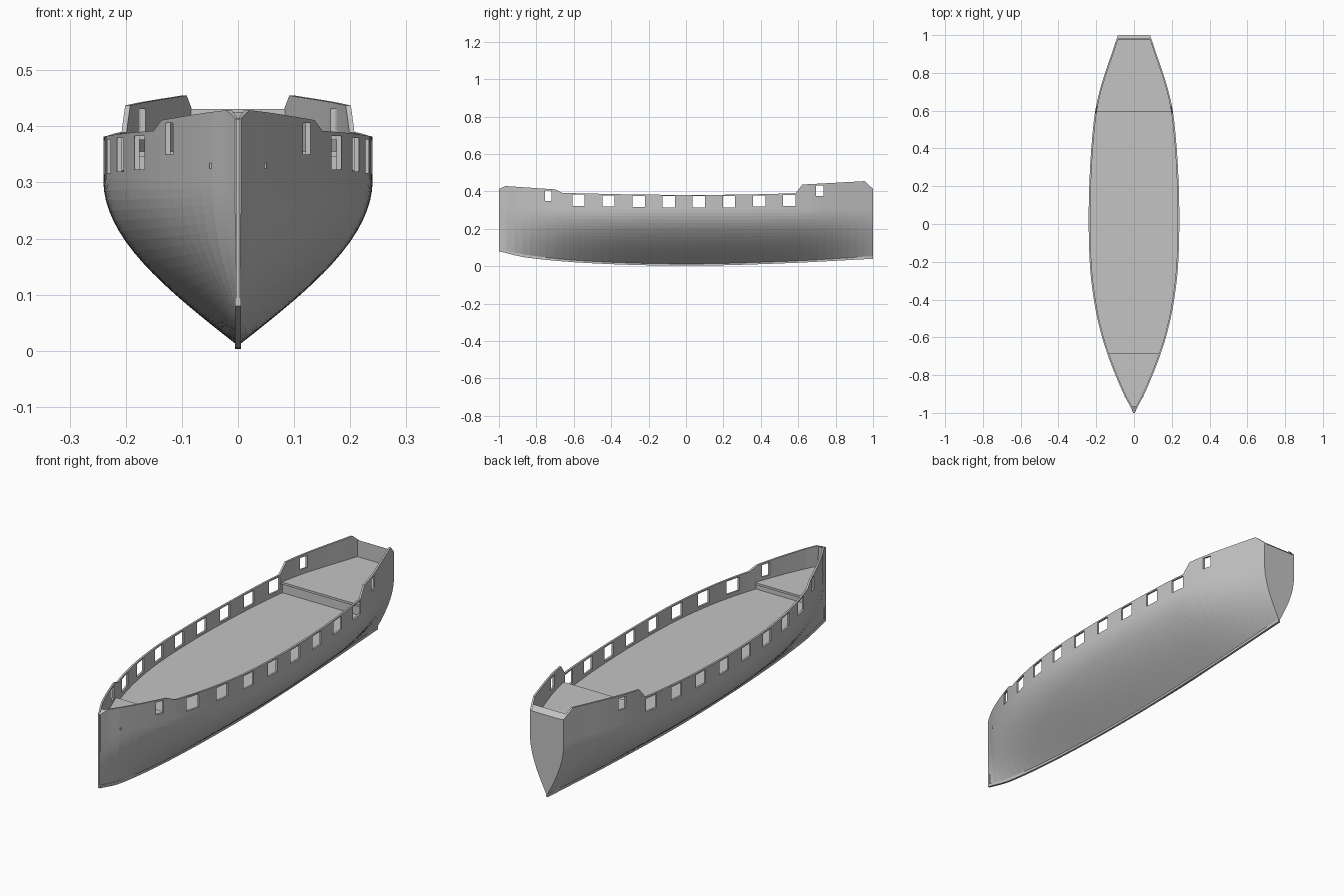
import bpy, bmesh, math

cube = bpy.data.objects.get("Cube")
if cube:
    bpy.data.objects.remove(cube, do_unlink=True)

grey = bpy.data.materials.new("plain grey")
grey.use_nodes = True
grey.diffuse_color = (0.55, 0.55, 0.55, 1)
grey.node_tree.nodes["Principled BSDF"].inputs["Base Color"].default_value = grey.diffuse_color

# Key lines along the length: half breadth, top edge, keel bottom
BREADTH = [(-1, .004), (-.96, .023), (-.9, .055), (-.75, .118), (-.61, .166), (-.45, .204),
           (-.25, .231), (0, .24), (.25, .235), (.45, .222), (.6, .205), (.73, .175),
           (.95, .102), (1, .085)]
SHEER = [(-1, .413), (-.965, .429), (-.7, .411), (-.66, .392), (-.3, .384), (0, .381),
         (.3, .383), (.585, .39), (.622, .437), (.955, .455), (1, .414)]
KEEL = [(-1, .08), (-.85, .046), (-.5, .016), (0, .003), (.5, .015), (1, .04)]
WALL = .009
WIDE_Z = .305
MAIN, FORE, AFT = .305, .336, .355
FORE_Y, AFT_Y = -.69, .6
BOW_Y, STERN_Y = -.965, .978


def linear(pts, y):
    for (a, u), (b, v) in zip(pts, pts[1:]):
        if y <= b:
            return u + (v - u) * (y - a) / (b - a)
    return pts[-1][1]


def smooth(pts, y):
    """Cubic curve through the points."""
    def slope(i):
        p, q = pts[max(i - 1, 0)], pts[min(i + 1, len(pts) - 1)]
        return (q[1] - p[1]) / (q[0] - p[0])
    i = next((k for k in range(len(pts) - 1) if y <= pts[k + 1][0]), len(pts) - 2)
    (a, u), (b, v) = pts[i], pts[i + 1]
    h, t = b - a, (y - a) / (b - a)
    return (u * (1 + 2 * t) * (1 - t) ** 2 + h * slope(i) * t * (1 - t) ** 2
            + v * t * t * (3 - 2 * t) + h * slope(i + 1) * t * t * (t - 1))


def finish(bm, name):
    bmesh.ops.recalc_face_normals(bm, faces=bm.faces)
    mesh = bpy.data.meshes.new(name)
    bm.to_mesh(mesh)
    bm.free()
    mesh.materials.append(grey)
    obj = bpy.data.objects.new(name, mesh)
    bpy.context.collection.objects.link(obj)
    return obj


def loft(name, rings):
    """Skin closed cross-sections and cap both ends."""
    bm = bmesh.new()
    rows = [[bm.verts.new(p) for p in ring] for ring in rings]
    n = len(rows[0])
    for r, s in zip(rows, rows[1:]):
        for i in range(n):
            j = (i + 1) % n
            bm.faces.new((r[i], r[j], s[j], s[i]))
    bm.faces.new(rows[0])
    bm.faces.new(rows[-1])
    return finish(bm, name)


def add_box(bm, centre, size):
    verts = bmesh.ops.create_cube(bm, size=1)["verts"]
    for v in verts:
        v.co = [c + k * s for c, k, s in zip(centre, v.co, size)]


def stations(lo, hi, count=48):
    ys = {round(-1 + 2 * i / count, 4) for i in range(count + 1)}
    ys |= {y for y, _ in SHEER}
    return [lo] + sorted(y for y in ys if lo + .002 < y < hi - .002) + [hi]


def floor_height(y, top):
    if y < BOW_Y or y > STERN_Y:
        return top - .003
    deck = FORE if y < FORE_Y else AFT if y > AFT_Y else MAIN
    return deck - .006


# Hull: planked body with bulwarks around sunken decks
def hull_section(y, floor_y):
    w, top, low = smooth(BREADTH, y), linear(SHEER, y), smooth(KEEL, y) + .006
    half = []
    for i in range(1, 17):
        t = i / 16
        half.append((w * math.sin(t * math.pi / 2), low + (WIDE_Z - low) * t))
    half += [(w, (WIDE_Z + top) / 2), (w, top)]
    inner = max(w - WALL, .001)
    half += [(inner, top), (inner, floor_height(floor_y, top))]
    right = [(x, y, z) for x, z in half]
    left = [(-x, y, z) for x, z in reversed(half)]
    return [(0, y, low)] + right + left


breaks = [BOW_Y - .001, FORE_Y, AFT_Y, STERN_Y]
rings = []
for y in stations(-.997, 1):
    if any(abs(y - b) < .004 for b in breaks):
        continue
    rings.append((y, y))
for b in breaks:
    rings += [(b - .0005, b - .001), (b + .0005, b + .0015)]
hull = loft("hull", [hull_section(y, f) for y, f in sorted(rings)])

# Gun ports cut through both bulwarks
bm = bmesh.new()
for i in range(8):
    y = -.575 + .161 * i
    add_box(bm, (0, y, linear(SHEER, y) - .037), (.8, .066, .06))
add_box(bm, (0, -.737, .378), (.8, .036, .056))
add_box(bm, (0, .715, .404), (.8, .038, .054))
cutter = finish(bm, "port_cutter")
cutter.hide_render = True
mod = hull.modifiers.new("ports", 'BOOLEAN')
mod.operation = 'DIFFERENCE'
mod.solver = 'EXACT'
mod.object = cutter
bpy.context.view_layer.objects.active = hull
bpy.ops.object.modifier_apply(modifier=mod.name)
bpy.data.objects.remove(cutter, do_unlink=True)


# Decks: thin slabs fitted between the bulwarks
def deck(name, lo, hi, z):
    rings = []
    for y in stations(lo, hi):
        w = max(smooth(BREADTH, y) - WALL + .002, .002)
        rings.append([(-w, y, z - .01), (w, y, z - .01), (w, y, z), (-w, y, z)])
    loft(name, rings)


deck("main_deck", FORE_Y - .002, AFT_Y + .002, MAIN)
deck("fore_deck", BOW_Y - .002, FORE_Y + .005, FORE)
deck("quarter_deck", AFT_Y - .005, STERN_Y + .002, AFT)

# Keel strip along the bottom
keel = []
for y in stations(-1, 1):
    z = smooth(KEEL, y)
    keel.append([(-.005, y, z), (.005, y, z), (.005, y, z + .014), (-.005, y, z + .014)])
loft("keel", keel)

# Upright stem post at the bow
bm = bmesh.new()
add_box(bm, (0, -.994, .2465), (.008, .012, .333))
finish(bm, "stem_post")

# Small hawse plates on both bows
bm = bmesh.new()
for side in (-1, 1):
    add_box(bm, (side * .0485, -.911, .33), (.005, .008, .01))
finish(bm, "hawse_plates")
